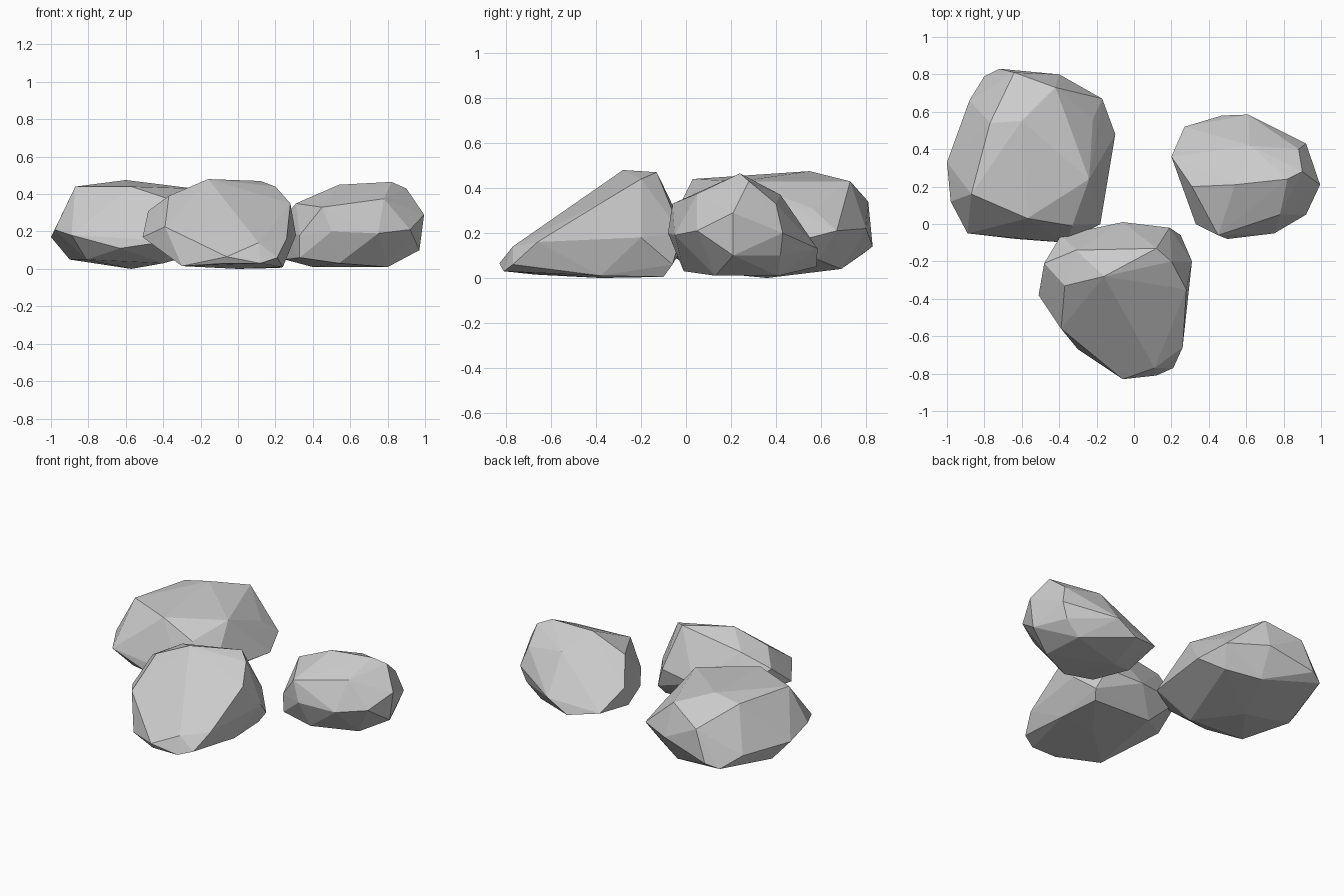
import bpy, bmesh


def rock(name, base, girdle, crown):
    """Faceted stone: convex skin over a base, a widest ring and a crown."""
    bm = bmesh.new()
    for p in base + girdle + crown:
        bm.verts.new(p)
    bmesh.ops.convex_hull(bm, input=bm.verts[:])
    loose = [v for v in bm.verts if not v.link_faces]
    bmesh.ops.delete(bm, geom=loose, context='VERTS')
    bmesh.ops.recalc_face_normals(bm, faces=bm.faces[:])
    mesh = bpy.data.meshes.new(name)
    bm.to_mesh(mesh)
    bm.free()
    obj = bpy.data.objects.new(name, mesh)
    bpy.context.collection.objects.link(obj)
    return obj


# Large stone at the back left
rock("back_left_stone",
     base=[(-.9, .38, .05), (-.81, .05, .05), (-.57, .36, 0), (-.4, .05, .03),
           (-.42, .69, .04), (-.22, .59, .08)],
     girdle=[(-1, .33, .17), (-.98, .12, .21), (-.89, -.05, .18), (-.63, -.08, .11),
             (-.36, -.1, .15), (-.18, 0, .18), (-.1, .48, .16), (-.17, .67, .21),
             (-.4, .8, .22), (-.72, .83, .14), (-.8, .79, .11), (-.88, .66, .17)],
     crown=[(-.79, -.03, .25), (-.87, .16, .44), (-.57, .03, .44), (-.33, -.01, .36),
            (-.24, .24, .43), (-.22, .56, .31), (-.42, .73, .43), (-.64, .81, .34),
            (-.77, .54, .44), (-.6, .55, .475)])

# Wedge stone at the front, sloping down towards -y
rock("front_wedge_stone",
     base=[(0, -.38, 0), (.24, -.38, .01), (.22, -.1, .005), (-.2, -.1, .02),
           (-.06, -.81, .03), (-.3, -.67, .015), (.12, -.81, .03), (.25, -.06, .06)],
     girdle=[(-.51, -.38, .17), (-.39, -.06, .2), (-.06, .01, .18), (.19, -.02, .2),
             (.31, -.2, .18), (.26, -.66, .16), (.21, -.77, .06), (.11, -.77, .14),
             (-.06, -.83, .065), (-.39, -.56, .225)],
     crown=[(-.48, -.21, .31), (-.37, -.33, .39), (-.16, -.28, .48), (-.31, -.14, .4),
            (.12, -.13, .47), (.2, -.2, .44), (.28, -.35, .35)])

# Small stone at the right, top sloping down to the back left
rock("right_stone",
     base=[(.25, .25, .05), (.33, .01, .06), (.54, -.01, .03), (.8, .13, .01),
           (.78, .41, .01), (.4, .3, .01), (.88, .42, .1)],
     girdle=[(.2, .36, .22), (.27, .52, .09), (.47, .58, .05), (.61, .585, .13),
             (.92, .43, .2), (.97, .21, .1), (.995, .21, .29), (.92, .05, .21),
             (.75, -.05, .19), (.5, -.08, .2), (.33, 0, .18)],
     crown=[(.31, .2, .35), (.45, -.06, .33), (.78, .05, .375), (.82, .24, .465),
            (.88, .4, .33), (.9, .28, .43), (.62, .42, .37), (.54, .21, .45)])
